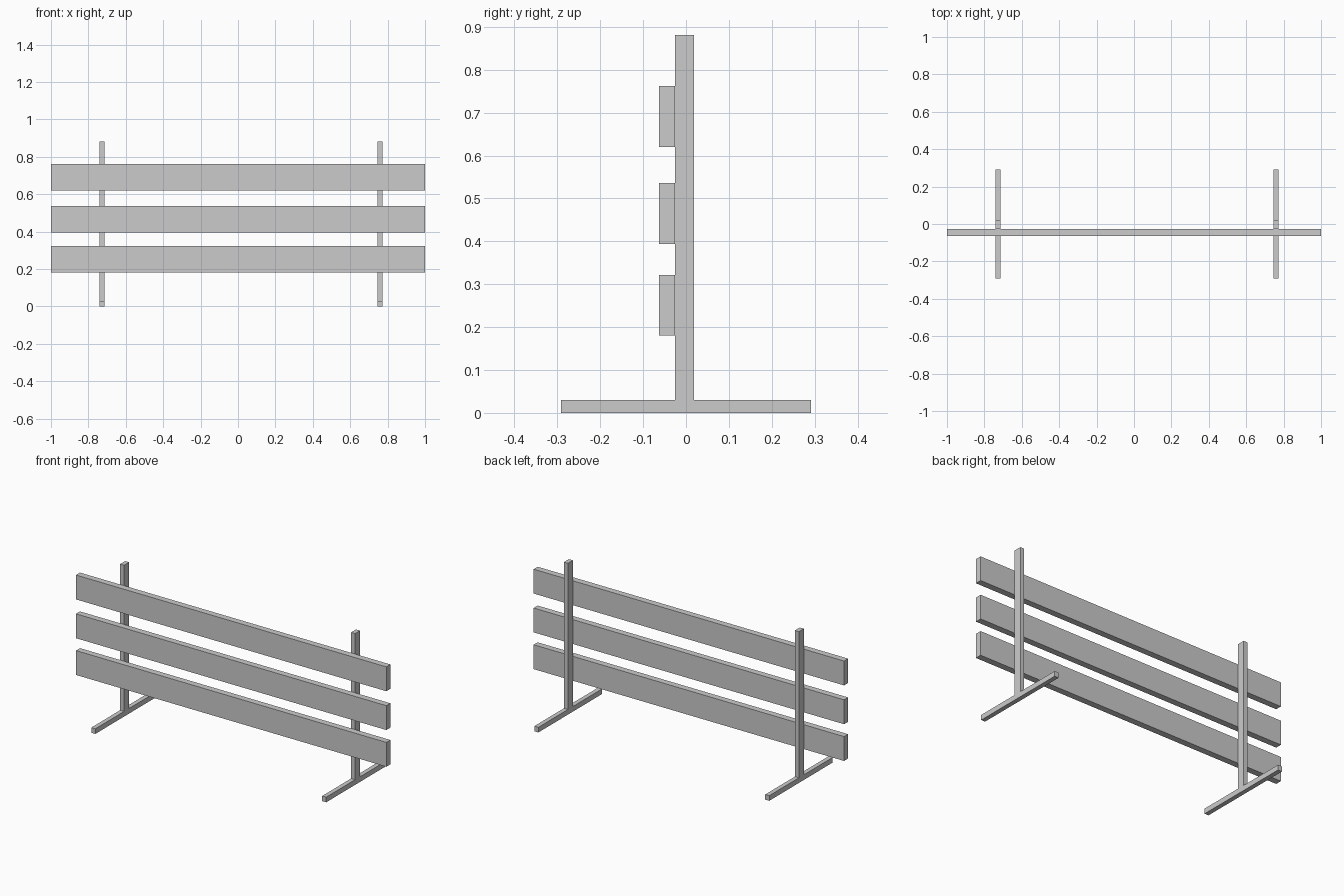
import bpy, bmesh

if "Cube" in bpy.data.objects:
    bpy.data.objects.remove(bpy.data.objects["Cube"])


def extrude_profile(name, yz, x0, x1):
    """Extrude a closed (y, z) profile along x from x0 to x1."""
    bm = bmesh.new()
    face = bm.faces.new([bm.verts.new((x0, y, z)) for y, z in yz])
    out = bmesh.ops.extrude_face_region(bm, geom=[face])
    moved = [v for v in out["geom"] if isinstance(v, bmesh.types.BMVert)]
    bmesh.ops.translate(bm, verts=moved, vec=(x1 - x0, 0, 0))
    bmesh.ops.recalc_face_normals(bm, faces=bm.faces)
    mesh = bpy.data.meshes.new(name)
    bm.to_mesh(mesh)
    bm.free()
    obj = bpy.data.objects.new(name, mesh)
    bpy.context.collection.objects.link(obj)
    return obj


# Inverted-T stands: upright post with a floor foot
FOOT, FOOT_H = 0.292, 0.03
POST_F, POST_B, POST_TOP = -0.026, 0.019, 0.881
stand = [(-FOOT, 0), (FOOT, 0), (FOOT, FOOT_H), (POST_B, FOOT_H),
         (POST_B, POST_TOP), (POST_F, POST_TOP), (POST_F, FOOT_H), (-FOOT, FOOT_H)]
for name, x in (("left_stand", -0.728), ("right_stand", 0.760)):
    extrude_profile(name, stand, x - 0.013, x + 0.013)

# Horizontal planks on the front of the posts
SLAT_F, SLAT_H = -0.063, 0.142
for name, z in (("lower_plank", 0.18), ("middle_plank", 0.394), ("upper_plank", 0.62)):
    plank = [(SLAT_F, z), (POST_F, z), (POST_F, z + SLAT_H), (SLAT_F, z + SLAT_H)]
    extrude_profile(name, plank, -1, 1)
